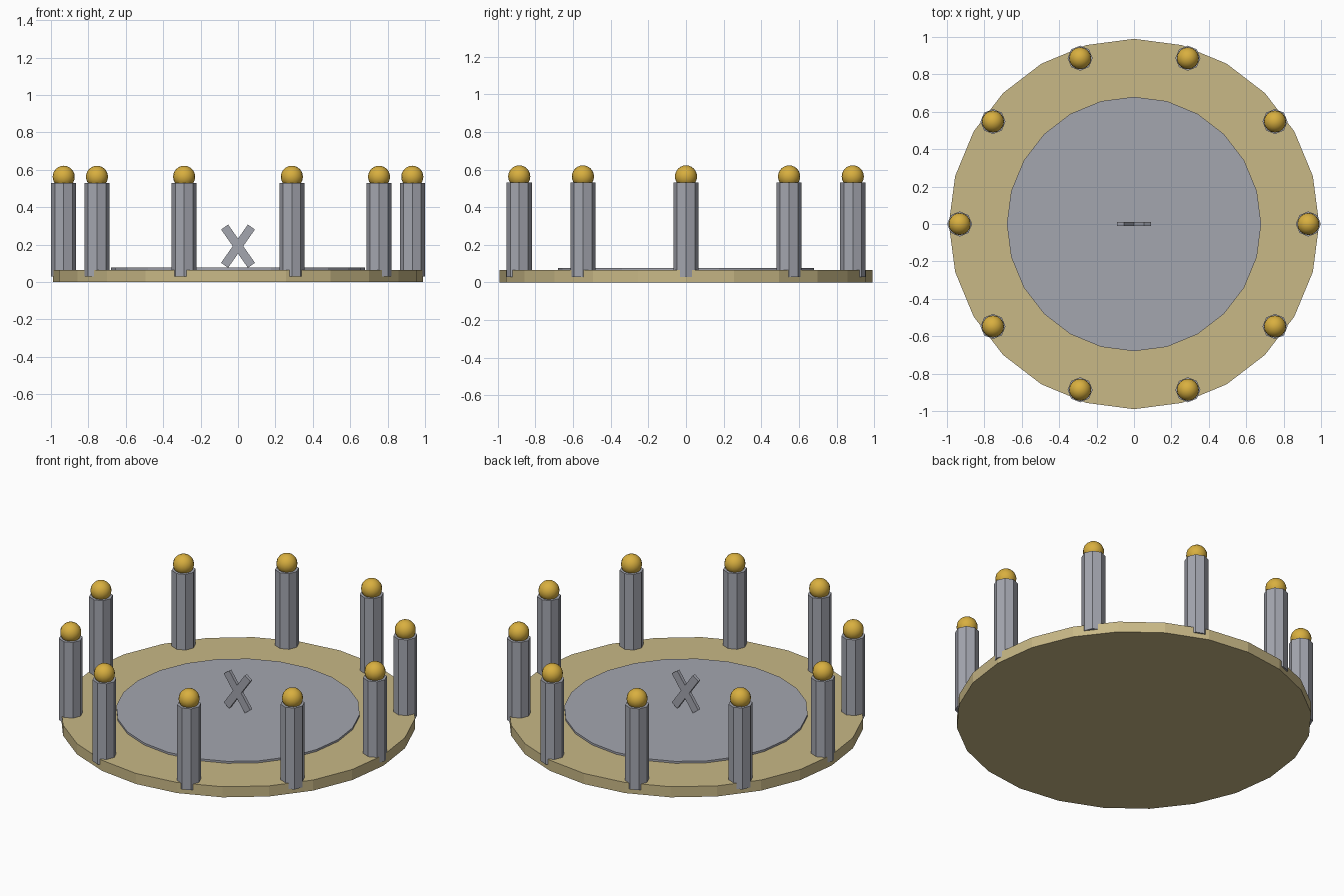
import bpy
from math import cos, sin, pi, radians

cube = bpy.data.objects.get("Cube")
if cube:
    bpy.data.objects.remove(cube, do_unlink=True)


def material(name, rgb):
    m = bpy.data.materials.new(name)
    m.use_nodes = True
    color = (*rgb, 1)
    m.diffuse_color = color
    m.node_tree.nodes["Principled BSDF"].inputs["Base Color"].default_value = color
    return m


def finish(name, mat):
    ob = bpy.context.object
    ob.name = name
    ob.data.materials.append(mat)
    return ob


def cylinder(name, sides, radius, bottom, top, mat, x=0, y=0):
    bpy.ops.mesh.primitive_cylinder_add(
        vertices=sides, radius=radius, depth=top - bottom,
        location=(x, y, (bottom + top) / 2))
    return finish(name, mat)


sand = material("sandstone", (0.58, 0.48, 0.24))
steel = material("grey_steel", (0.37, 0.38, 0.43))
gold = material("gold", (0.69, 0.43, 0.05))

# Round floor with a raised inner disc
cylinder("base_disc", 24, 0.99, 0, 0.065, sand)
cylinder("inner_disc", 24, 0.68, 0.06, 0.077, steel)

# Ring of octagonal pillars, each topped by a ball
COUNT = 10
for i in range(COUNT):
    a = 2 * pi * i / COUNT
    x, y = 0.932 * cos(a), 0.932 * sin(a)
    cylinder(f"pillar_{i + 1}", 8, 0.067, 0.03, 0.53, steel, x, y)
    bpy.ops.mesh.primitive_uv_sphere_add(
        segments=16, ring_count=12, radius=0.059, location=(x, y, 0.563))
    finish(f"pillar_ball_{i + 1}", gold)
    bpy.ops.object.shade_smooth_by_angle(angle=radians(40))

# Two thin crossed bars standing in the middle
for name, side in (("crossed_bar_left", -1), ("crossed_bar_right", 1)):
    bpy.ops.mesh.primitive_cube_add(
        size=1, location=(0, 0, 0.192), rotation=(0, side * radians(35), 0))
    ob = finish(name, steel)
    ob.scale = (0.046, 0.02, 0.25)
